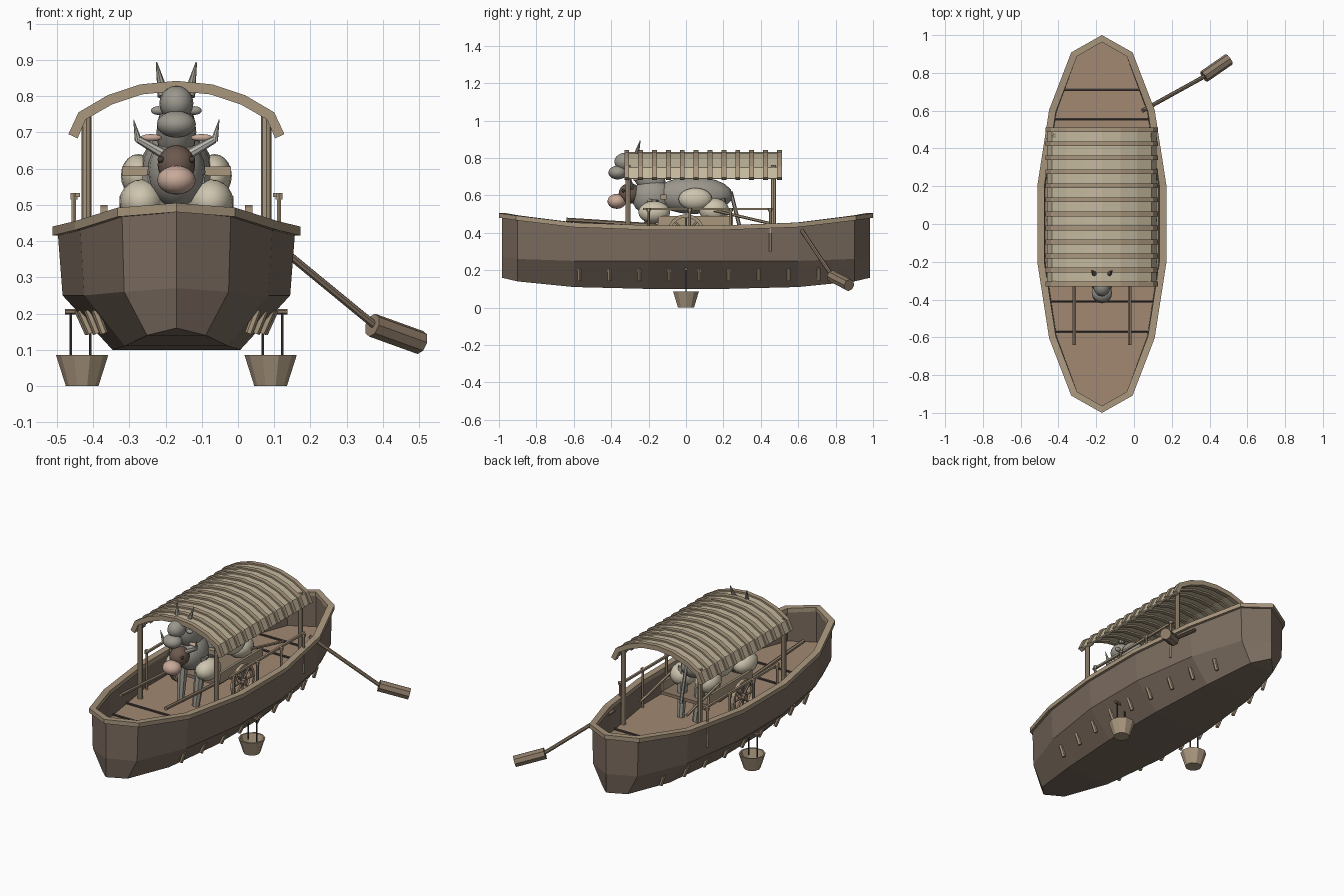
import bpy, bmesh, math
from mathutils import Vector

if "Cube" in bpy.data.objects:
    bpy.data.objects.remove(bpy.data.objects["Cube"])

CX = -0.17  # boat centreline; all helper coordinates are relative to it

def mat(name, *c):
    m = bpy.data.materials.new(name)
    m.diffuse_color = (*c, 1)
    m.use_nodes = True
    m.node_tree.nodes["Principled BSDF"].inputs["Base Color"].default_value = m.diffuse_color
    return m

HULL = mat("dark_wood", .20, .15, .115)
DECK = mat("deck_wood", .36, .25, .17)
WOOD = mat("light_wood", .40, .31, .21)
OAR = mat("oar_wood", .27, .20, .14)
REED = mat("reed", .55, .48, .34)
CREAM = mat("sack_cloth", .62, .56, .43)
GREY = mat("grey_hide", .33, .31, .27)
BROWN = mat("brown_hide", .15, .10, .075)
PINK = mat("muzzle_pink", .58, .40, .32)
HORN = mat("horn", .50, .49, .44)
DARK = mat("dark_iron", .06, .05, .045)

def finish(name, bm, m, smooth=False):
    bmesh.ops.recalc_face_normals(bm, faces=bm.faces)
    for f in bm.faces:
        f.smooth = smooth
    me = bpy.data.meshes.new(name)
    bm.to_mesh(me)
    bm.free()
    o = bpy.data.objects.new(name, me)
    o.location.x = CX
    me.materials.append(m)
    bpy.context.collection.objects.link(o)
    return o

def rod(name, p, q, r, m, n=6, r2=None):
    p, q = Vector(p), Vector(q)
    d = q - p
    bm = bmesh.new()
    bmesh.ops.create_cone(bm, cap_ends=True, segments=n, radius1=r,
                          radius2=r if r2 is None else r2, depth=d.length)
    rot = d.to_track_quat('Z', 'Y').to_matrix().to_4x4()
    bm.transform(rot)
    bmesh.ops.translate(bm, verts=bm.verts, vec=(p + q) / 2)
    return finish(name, bm, m)

def box(name, c, s, m):
    bm = bmesh.new()
    bmesh.ops.create_cube(bm, size=1)
    bmesh.ops.scale(bm, verts=bm.verts, vec=s)
    bmesh.ops.translate(bm, verts=bm.verts, vec=c)
    return finish(name, bm, m)

def ball(name, c, r, m, tilt=0):
    bm = bmesh.new()
    bmesh.ops.create_uvsphere(bm, u_segments=16, v_segments=10, radius=1)
    bmesh.ops.scale(bm, verts=bm.verts, vec=r)
    o = finish(name, bm, m, True)
    o.location += Vector(c)
    o.rotation_euler.x = tilt
    return o

def loft(name, rings, m, closed=True, cyclic=False, caps=False):
    bm = bmesh.new()
    vs = [[bm.verts.new(p) for p in r] for r in rings]
    n = len(rings[0])
    for i in range(len(vs) - (0 if cyclic else 1)):
        a, b = vs[i], vs[(i + 1) % len(vs)]
        for j in range(n if closed else n - 1):
            k = (j + 1) % n
            bm.faces.new((a[j], a[k], b[k], b[j]))
    if caps:
        bm.faces.new(vs[0])
        bm.faces.new(vs[-1])
    bmesh.ops.remove_doubles(bm, verts=bm.verts, dist=1e-5)
    return finish(name, bm, m)

# Hull stations: y, half width, top z, chine z, bottom z
half = [(.985, 0, .485, .27, .16), (.9, .15, .472, .26, .14),
        (.6, .265, .435, .25, .11), (.2, .327, .42, .25, .10)]
stations = [(-s[0], *s[1:]) for s in half] + half[::-1]

def width(y):
    for a, b in zip(stations, stations[1:]):
        if a[0] <= y <= b[0]:
            return a[1] + (b[1] - a[1]) * (y - a[0]) / (b[0] - a[0])
    return 0

rings = [[(-w, y, t), (-w * .96, y, c), (-w * .54, y, b),
          (w * .54, y, b), (w * .96, y, c), (w, y, t)] for y, w, t, c, b in stations]
hull = loft("hull", rings, HULL, closed=False)
sol = hull.modifiers.new("planking", 'SOLIDIFY')
sol.thickness = .018
sol.offset = -1

# Gunwale swept round the hull edge
path = [Vector((w, y, t)) for y, w, t, c, b in stations]
path += [Vector((-p.x, p.y, p.z)) for p in path[-2:0:-1]]
rim = []
for i, p in enumerate(path):
    t = (path[(i + 1) % len(path)] - path[i - 1]).normalized()
    n = Vector((t.y, -t.x, 0)).normalized()
    up = Vector((0, 0, 1))
    rim.append([p + n * a + up * h for a, h in ((.015, -.005), (.015, .02), (-.022, .02), (-.022, -.005))])
loft("gunwale", rim, WOOD, cyclic=True)

# Deck and cross battens
floor = [(p.x * .95, p.y * .98) for p in path]
loft("deck", [[(x, y, z) for x, y in floor] for z in (.285, .30)], DECK, caps=True)
for y in (-.57, -.41, .555, .71):
    w = width(y) * .94
    rod("deck_batten", (-w, y, .305), (w, y, .305), .007, DARK)

# Pegs along the bilge
for s in (-1, 1):
    for i in range(9):
        y = -.57 + i * .16
        w = width(y)
        rod("hull_peg", (s * w * .83, y, .21), (s * w * .74, y, .145), .011, WOOD)

# Arched canopy
outer = [(-.298, .695), (-.27, .755), (-.19, .802), (-.10, .832), (0, .842),
         (.10, .832), (.19, .802), (.27, .755), (.298, .695)]

def arch(name, y0, y1, inset, thick, m):
    rings = []
    for i, p in enumerate(outer):
        a, b = outer[max(i - 1, 0)], outer[min(i + 1, len(outer) - 1)]
        t = (Vector(b) - Vector(a)).normalized()
        n = Vector((t.y, -t.x))
        u, v = Vector(p) + n * inset, Vector(p) + n * (inset + thick)
        rings.append([(u.x, y0, u.y), (u.x, y1, u.y), (v.x, y1, v.y), (v.x, y0, v.y)])
    loft(name, rings, m, caps=True)

arch("canopy_mat", -.32, .50, .009, .01, REED)
for i in range(12):
    y = -.317 + i * .0742
    arch("canopy_rib", y - .013, y + .013, 0, .028, WOOD)

for s in (-1, 1):
    # Canopy posts
    for y in (-.31, .468):
        rod("canopy_post", (s * .248, y, .30), (s * .248, y, .76), .014, WOOD, 8)
    # Side rail with capped posts
    for y in (-.2, .02, .24, .45):
        rod("rail_post", (s * .283, y, .30), (s * .283, y, .52), .007, WOOD)
        rod("rail_cap", (s * .283, y, .515), (s * .283, y, .532), .011, WOOD)
    box("side_rail", (s * .272, .12, .527), (.012, .70, .012), WOOD)

    # Hanging buckets
    bx = s * .26
    bucket = loft("bucket", [[(bx + r * math.cos(a * math.pi / 5), r * math.sin(a * math.pi / 5), z)
                              for a in range(10)] for r, z in
                             ((.045, 0), (.072, .085), (.064, .085), (.04, .012))], WOOD, caps=True)
    rod("bucket_arm", (s * .19, 0, .205), (s * .307, 0, .205), .008, OAR)
    for d in (-.027, .027):
        rod("bucket_cord", (bx + s * .005 + d, 0, .07), (bx + s * .005 + d, 0, .205), .004, DARK)

    # Cart wheels: rim, hub and spokes
    wx = s * .2
    tyre = []
    for i in range(16):
        a = i * math.tau / 16
        tyre.append([(wx + x, r * math.cos(a), .40 + r * math.sin(a))
                     for x, r in ((-.01, .10), (.01, .10), (.01, .083), (-.01, .083))])
    loft("wheel_rim", tyre, WOOD, cyclic=True)
    rod("wheel_hub", (wx - .02, 0, .40), (wx + .02, 0, .40), .02, OAR, 8)
    for i in range(8):
        a = i * math.tau / 8
        rod("wheel_spoke", (wx, 0, .40), (wx, .09 * math.cos(a), .40 + .09 * math.sin(a)), .006, WOOD)

    # Cart shafts and side boards
    rod("cart_shaft", (s * .147, -.64, .47), (s * .147, .15, .42), .011, OAR)
    box("cart_side", (s * .15, .05, .46), (.014, .40, .06), WOOD)
    rod("cart_brace", (s * .15, .15, .52), (s * .15, .45, .45), .008, WOOD)

    # Sacks
    ball("front_sack", (s * .095, -.17, .51), (.062, .085, .06), CREAM)
    ball("side_sack", (s * .105, .05, .58), (.048, .09, .06), CREAM)
    ball("rear_sack", (s * .08, .15, .52), (.07, .08, .065), CREAM)

    # Legs of the beast
    for y in (-.22, .22):
        rod("beast_leg", (s * .05, y, .30), (s * .06, y * .8, .58), .02, GREY, 8, .035)

    # Curved horns, ears and eyes of the lower head; upright horns of the upper head
    rod("horn_base", (s * .035, -.29, .64), (s * .105, -.30, .68), .014, HORN, 8, .010)
    rod("horn_tip", (s * .105, -.30, .677), (s * .118, -.31, .735), .010, HORN, 8, .001)
    ball("lower_ear", (s * .07, -.27, .685), (.03, .012, .010), PINK)
    ball("lower_eye", (s * .043, -.335, .625), (.009, .009, .009), DARK)
    rod("upper_horn", (s * .035, -.27, .80), (s * .055, -.245, .893), .017, GREY, 8, .002)
    ball("upper_ear", (s * .05, -.28, .76), (.02, .012, .012), GREY)

# Cart bed, axle and front board
box("cart_bed", (0, .05, .43), (.30, .42, .018), OAR)
rod("cart_axle", (-.2, 0, .40), (.2, 0, .40), .01, OAR)
box("cart_front_board", (0, -.12, .592), (.30, .03, .026), WOOD)

# Grey beast behind, brown beast in front
ball("grey_body", (0, .04, .60), (.10, .21, .10), GREY)
ball("grey_neck", (0, -.20, .70), (.055, .075, .11), GREY, .7)
ball("upper_head", (0, -.325, .78), (.047, .058, .048), GREY)
ball("upper_muzzle", (0, -.365, .722), (.054, .05, .037), GREY)
ball("chest", (0, -.18, .59), (.08, .11, .10), GREY)
ball("lower_head", (0, -.30, .61), (.052, .06, .055), BROWN)
ball("lower_muzzle", (0, -.37, .568), (.053, .05, .04), PINK)
rod("tail", (0, .24, .62), (0, .29, .42), .010, GREY)

# Steering oar
rod("oar_shaft", (.215, .60, .44), (.55, .785, .165), .011, OAR, 8)
rod("oar_blade", (.54, .78, .168), (.673, .872, .12), .033, OAR, 8)
